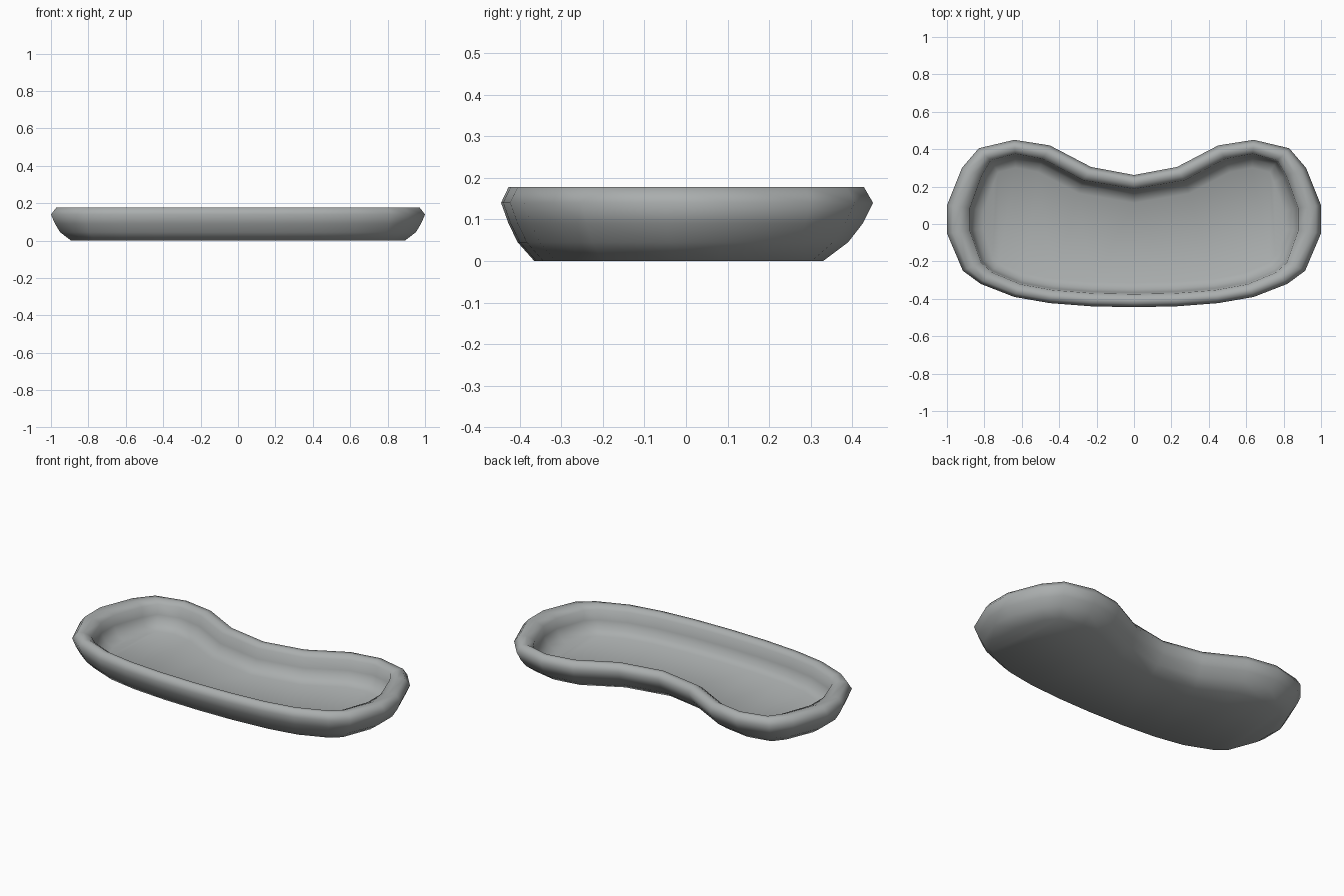
import bpy, bmesh
from mathutils import Vector

if "Cube" in bpy.data.objects:
    bpy.data.objects.remove(bpy.data.objects["Cube"])

# Right half of the kidney outline at its widest level, back centre to front centre
half = [(0, .262), (.23, .305), (.45, .42), (.64, .45), (.83, .405), (.92, .30), (1, .10),
        (1, -.05), (.915, -.25), (.82, -.32), (.64, -.39), (.45, -.423), (.23, -.44), (0, -.445)]
outline = [Vector(p) for p in half + [(-x, y) for x, y in half[-2:0:-1]]]
n = len(outline)

# Inward normals of the outline (clockwise order)
normals = []
for i in range(n):
    a = (outline[i] - outline[i - 1]).normalized()
    b = (outline[(i + 1) % n] - outline[i]).normalized()
    t = (a + b).normalized()
    normals.append(Vector((t.y, -t.x)))

# Levels: z, inset at the ends, at the back, at the front
levels = [(0, .11, .12, .08), (.045, .05, .06, .04), (.09, .022, .025, .018),
          (.14, 0, 0, 0), (.178, .03, .022, .018), (.178, .075, .05, .045),
          (.158, .125, .075, .07), (.10, .13, .085, .078), (.055, .155, .105, .095),
          (.03, .20, .15, .13)]

bm = bmesh.new()
rings = []
for z, end, back, front in levels:
    ring = []
    for p, m in zip(outline, normals):
        side = back if m.y < 0 else front
        q = (p.x + m.x * end, p.y + m.y * side, z)
        ring.append(bm.verts.new(q))
    rings.append(ring)

# Outer wall, rolled rim and inner wall
for lo, hi in zip(rings, rings[1:]):
    for i in range(n):
        j = (i + 1) % n
        bm.faces.new((lo[i], lo[j], hi[j], hi[i]))

# Underside and floor: strips between matching back and front points
for ring in (rings[0], rings[-1]):
    for i in range(n // 2):
        a, b, c, d = i, i + 1, n // 2 - i - 1, n // 2 - i
        if b <= c - 1 and i < 6:
            for s in (1, -1):
                bm.faces.new([ring[(s * k) % n] for k in (a, b, 13 - b, 13 - a)])
    # end strips close on the short edge between points 6 and 7
bmesh.ops.recalc_face_normals(bm, faces=bm.faces)
me = bpy.data.meshes.new("kidney_dish")
bm.to_mesh(me)
bm.free()
dish = bpy.data.objects.new("kidney_dish", me)
bpy.context.collection.objects.link(dish)
for f in me.polygons:
    f.use_smooth = True

# Brushed steel grey
mat = bpy.data.materials.new("steel grey")
mat.diffuse_color = (.40, .42, .42, 1)
mat.use_nodes = True
mat.node_tree.nodes["Principled BSDF"].inputs["Base Color"].default_value = mat.diffuse_color
me.materials.append(mat)
